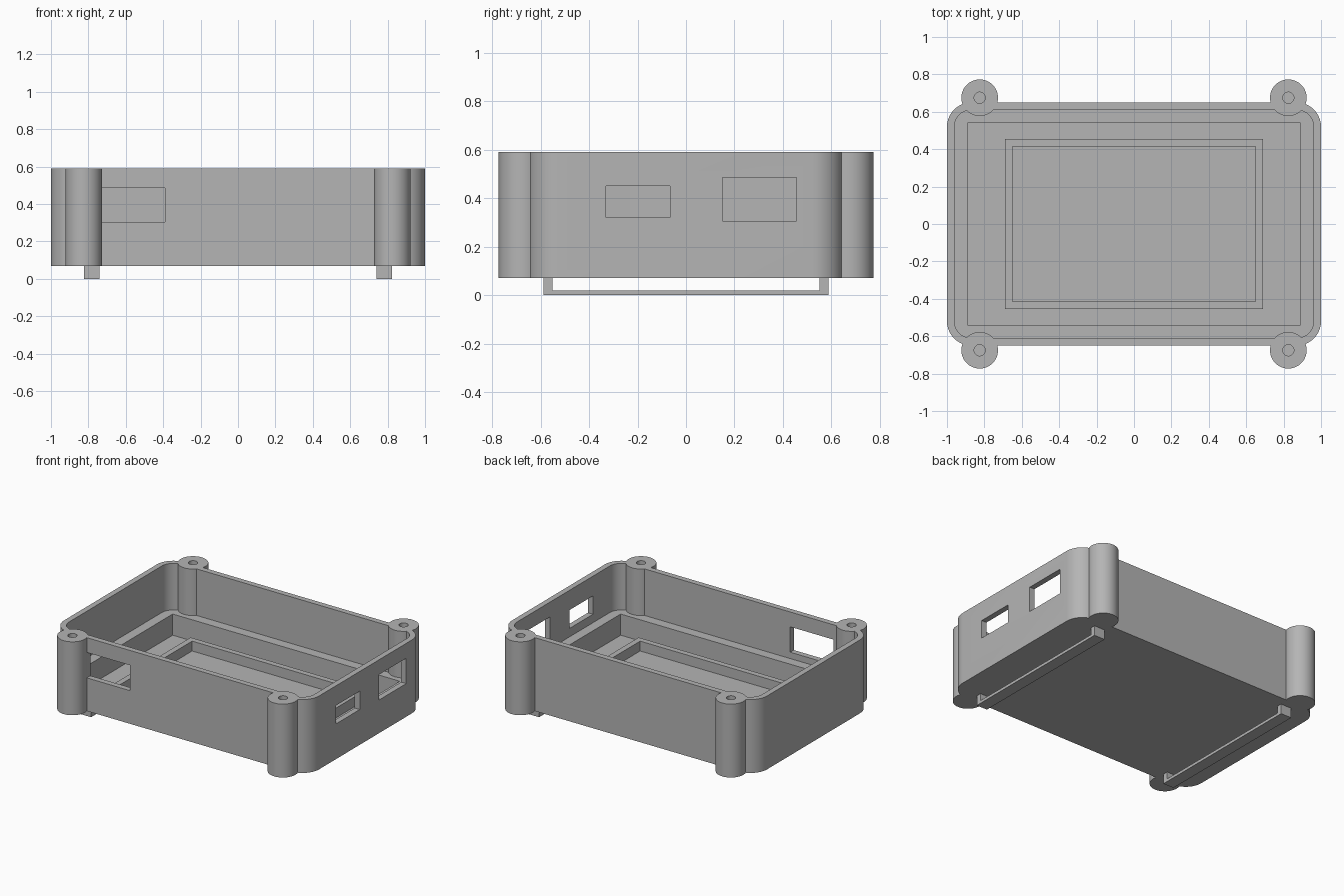
import bpy, bmesh
from math import cos, sin, pi, radians

old = bpy.data.objects.get("Cube")
if old:
    bpy.data.objects.remove(old, do_unlink=True)

grey = bpy.data.materials.new("plain grey")
grey.use_nodes = True
colour = (0.46, 0.46, 0.46, 1)
grey.diffuse_color = colour
grey.node_tree.nodes["Principled BSDF"].inputs["Base Color"].default_value = colour


def prism(name, x, y, z, radius=0.0, steps=10):
    """Upright block spanning the (low, high) ranges, with rounded corners."""
    cx, cy = sum(x) / 2, sum(y) / 2
    hx, hy = (x[1] - x[0]) / 2 - radius, (y[1] - y[0]) / 2 - radius
    pts = []
    for q, (sx, sy) in enumerate(((1, 1), (-1, 1), (-1, -1), (1, -1))):
        for i in range(steps + 1 if radius else 1):
            a = (q + i / steps) * pi / 2
            p = (cx + sx * hx + radius * cos(a), cy + sy * hy + radius * sin(a))
            if all(abs(p[0] - o[0]) + abs(p[1] - o[1]) > 1e-5 for o in pts):
                pts.append(p)
    bm = bmesh.new()
    face = bm.faces.new([bm.verts.new((px, py, z[0])) for px, py in pts])
    top = bmesh.ops.extrude_face_region(bm, geom=[face])["geom"]
    for v in top:
        if isinstance(v, bmesh.types.BMVert):
            v.co.z = z[1]
    bmesh.ops.recalc_face_normals(bm, faces=bm.faces[:])
    mesh = bpy.data.meshes.new(name)
    bm.to_mesh(mesh)
    bm.free()
    mesh.materials.append(grey)
    ob = bpy.data.objects.new(name, mesh)
    bpy.context.collection.objects.link(ob)
    return ob


def cylinder(name, x, y, z, r):
    return prism(name, (x - r, x + r), (y - r, y + r), z, r, 12)


def combine(target, tool, operation):
    """Apply a boolean and drop the tool object."""
    bpy.context.view_layer.objects.active = target
    mod = target.modifiers.new("combine", "BOOLEAN")
    mod.operation = operation
    mod.solver = "EXACT"
    mod.object = tool
    bpy.ops.object.modifier_apply(modifier=mod.name)
    bpy.data.objects.remove(tool, do_unlink=True)


def cut(target, *args):
    combine(target, prism("cutter", *args), "DIFFERENCE")


# Case shell: upper cavity, then a narrower well that leaves a ledge
BASE, TOP = 0.07, 0.59
case = prism("case_shell", (-1, 1), (-0.65, 0.65), (BASE, TOP), 0.13)
cut(case, (-0.96, 0.96), (-0.61, 0.61), (0.26, 0.7), 0.09)
cut(case, (-0.89, 0.89), (-0.54, 0.54), (0.11, 0.4))

# Port openings: two in the +x side, one in the front
cut(case, (0.9, 1.1), (-0.33, -0.065), (0.32, 0.45))
cut(case, (0.9, 1.1), (0.15, 0.455), (0.305, 0.485))
cut(case, (-0.73, -0.39), (-0.7, -0.55), (0.305, 0.485))

# Corner screw posts with blind holes
corners = [(sx * 0.825, sy * 0.675) for sx in (-1, 1) for sy in (-1, 1)]
for x, y in corners:
    combine(case, cylinder("post", x, y, (BASE, TOP), 0.098), "UNION")
for x, y in corners:
    combine(case, cylinder("hole", x, y, (0.2, 0.7), 0.03), "DIFFERENCE")

# Raised rim on the floor
rim = prism("floor_rim", (-0.69, 0.69), (-0.455, 0.455), (0.11, 0.18))
cut(rim, (-0.65, 0.65), (-0.415, 0.415), (0.0, 0.3))

# Strap loops under the base
parts = [case, rim]
for name, side in (("right_strap_loop", -1), ("left_strap_loop", 1)):
    x = side * 0.782
    loop = prism(name, (x - 0.042, x + 0.042), (-0.588, 0.588), (0, BASE))
    cut(loop, (x - 0.1, x + 0.1), (-0.55, 0.55), (0.02, 0.2))
    parts.append(loop)

# Smooth the round walls, keep the edges sharp
bpy.ops.object.select_all(action="DESELECT")
for ob in parts:
    ob.select_set(True)
bpy.context.view_layer.objects.active = case
bpy.ops.object.shade_smooth_by_angle(angle=radians(30))
